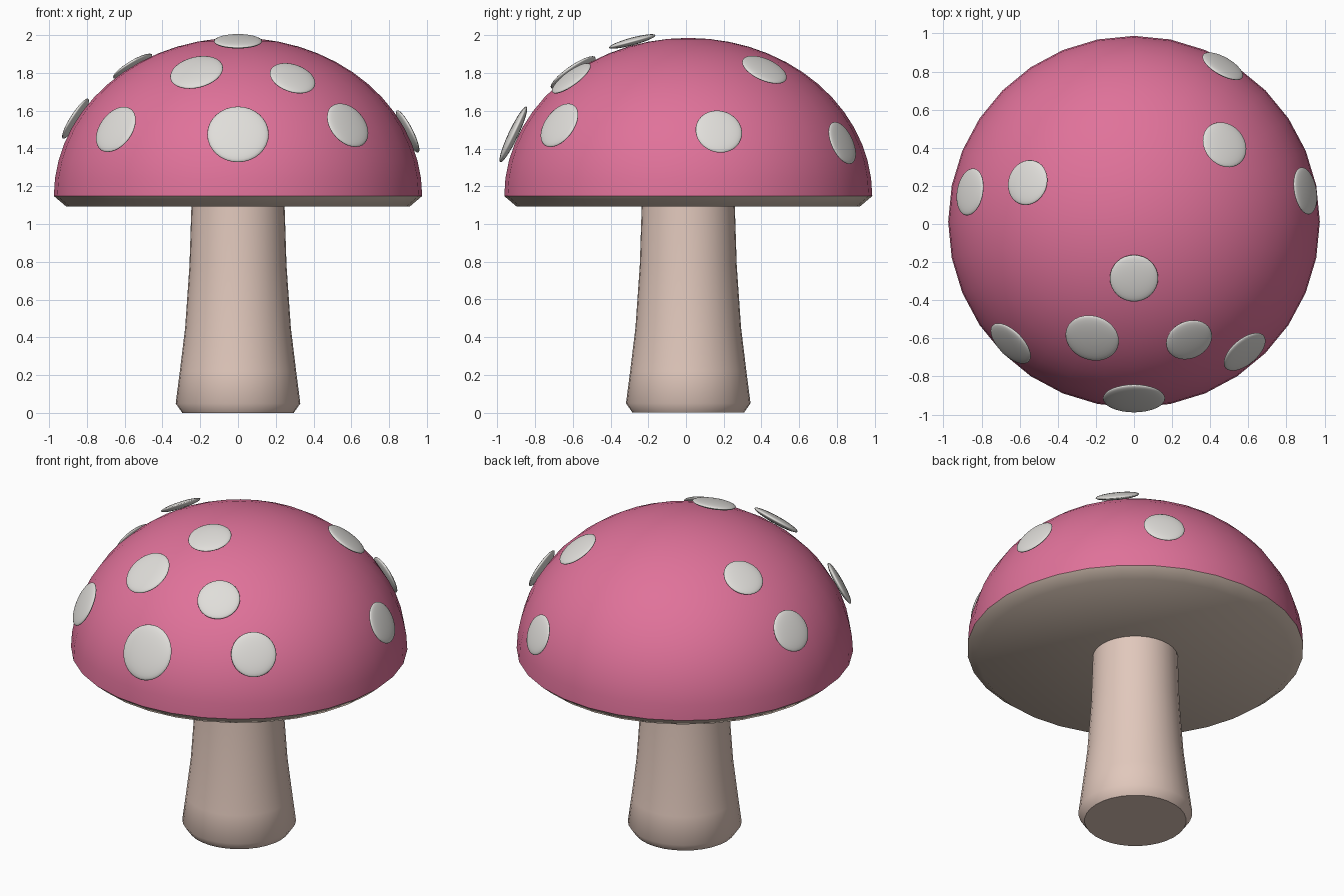
import bpy, bmesh, math
from mathutils import Vector, Matrix

if "Cube" in bpy.data.objects:
    bpy.data.objects.remove(bpy.data.objects["Cube"])

CY = 0.012                      # the cap and stem axis sits slightly back
CAP_R, CAP_H, CAP_Z = 0.975, 0.838, 1.148


def srgb(r, g, b):
    f = lambda c: c / 12.92 if c <= 0.04045 else ((c + 0.055) / 1.055) ** 2.4
    return tuple(f(c / 255) for c in (r, g, b)) + (1.0,)


def material(name, *rgb):
    m = bpy.data.materials.new(name)
    m.diffuse_color = srgb(*rgb)
    m.use_nodes = True
    m.node_tree.nodes["Principled BSDF"].inputs["Base Color"].default_value = m.diffuse_color
    return m


pink = material("pink", 224, 114, 154)
cream = material("cream", 225, 200, 188)
beige = material("beige", 216, 197, 182)
white = material("off_white", 224, 222, 218)


def finish(bm, name, mat, angle=45):
    bmesh.ops.recalc_face_normals(bm, faces=bm.faces)
    me = bpy.data.meshes.new(name)
    bm.to_mesh(me)
    bm.free()
    me.materials.append(mat)
    ob = bpy.data.objects.new(name, me)
    bpy.context.collection.objects.link(ob)
    bpy.ops.object.select_all(action='DESELECT')
    ob.select_set(True)
    bpy.context.view_layer.objects.active = ob
    bpy.ops.object.shade_smooth_by_angle(angle=math.radians(angle))
    return ob


def lathe(name, profile, mat, segs=32):
    """Spin a (radius, z) profile about the axis; radius 0 closes at a point."""
    bm = bmesh.new()
    rings = []
    for r, z in profile:
        n = segs if r > 0 else 1
        rings.append([bm.verts.new((r * math.cos(math.tau * i / segs),
                                    CY + r * math.sin(math.tau * i / segs), z)) for i in range(n)])
    for a, b in zip(rings, rings[1:]):
        for i in range(segs):
            j = (i + 1) % segs
            if len(a) == 1:
                bm.faces.new((a[0], b[j], b[i]))
            elif len(b) == 1:
                bm.faces.new((a[i], a[j], b[0]))
            else:
                bm.faces.new((a[i], a[j], b[j], b[i]))
    return finish(bm, name, mat)


# Stem: flared foot with a bevelled base
lathe("stem", [(0, 0), (0.295, 0), (0.33, 0.05), (0.308, 0.22), (0.28, 0.45),
               (0.257, 0.78), (0.246, 1.12)], cream)

# Cap dome: flattened half sphere
RINGS = 14
dome = [(CAP_R * math.cos(t), CAP_Z + CAP_H * math.sin(t))
        for t in (math.pi / 2 * k / RINGS for k in range(RINGS))]
lathe("cap", dome + [(0, CAP_Z + CAP_H)], pink)

# Cap underside: sloped lip and flat bottom
lathe("cap_underside", [(CAP_R, CAP_Z), (0.91, 1.093), (0, 1.093)], beige)

# Spots: direction on the cap (x, y), height and radius
spots = [
    (0, -0.91, 1.47, 0.163), (-0.65, -0.63, 1.50, 0.135), (0.58, -0.67, 1.52, 0.132),
    (-0.22, -0.60, 1.80, 0.143), (0.29, -0.61, 1.77, 0.125), (0, -0.285, 1.963, 0.127),
    (-0.565, 0.22, 1.84, 0.12), (-0.87, 0.17, 1.56, 0.125), (0.48, 0.42, 1.82, 0.127),
    (0.47, 0.835, 1.43, 0.12), (0.905, 0.175, 1.49, 0.125),
]
for k, (x, y, z, r) in enumerate(spots):
    # project onto the dome, then lift along the surface normal
    p = Vector((x / CAP_R, (y - CY) / CAP_R, (z - CAP_Z) / CAP_H)).normalized()
    normal = Vector((p.x / CAP_R, p.y / CAP_R, p.z / CAP_H)).normalized()
    pos = Vector((p.x * CAP_R, p.y * CAP_R + CY, p.z * CAP_H + CAP_Z)) + normal * r * 0.16
    mat = (Matrix.Translation(pos) @ normal.to_track_quat('Z', 'Y').to_matrix().to_4x4()
           @ Matrix.Diagonal((r, r, r * 0.16, 1)))
    bm = bmesh.new()
    bmesh.ops.create_uvsphere(bm, u_segments=32, v_segments=16, radius=1, matrix=mat)
    finish(bm, f"spot_{k + 1}", white, 80)
